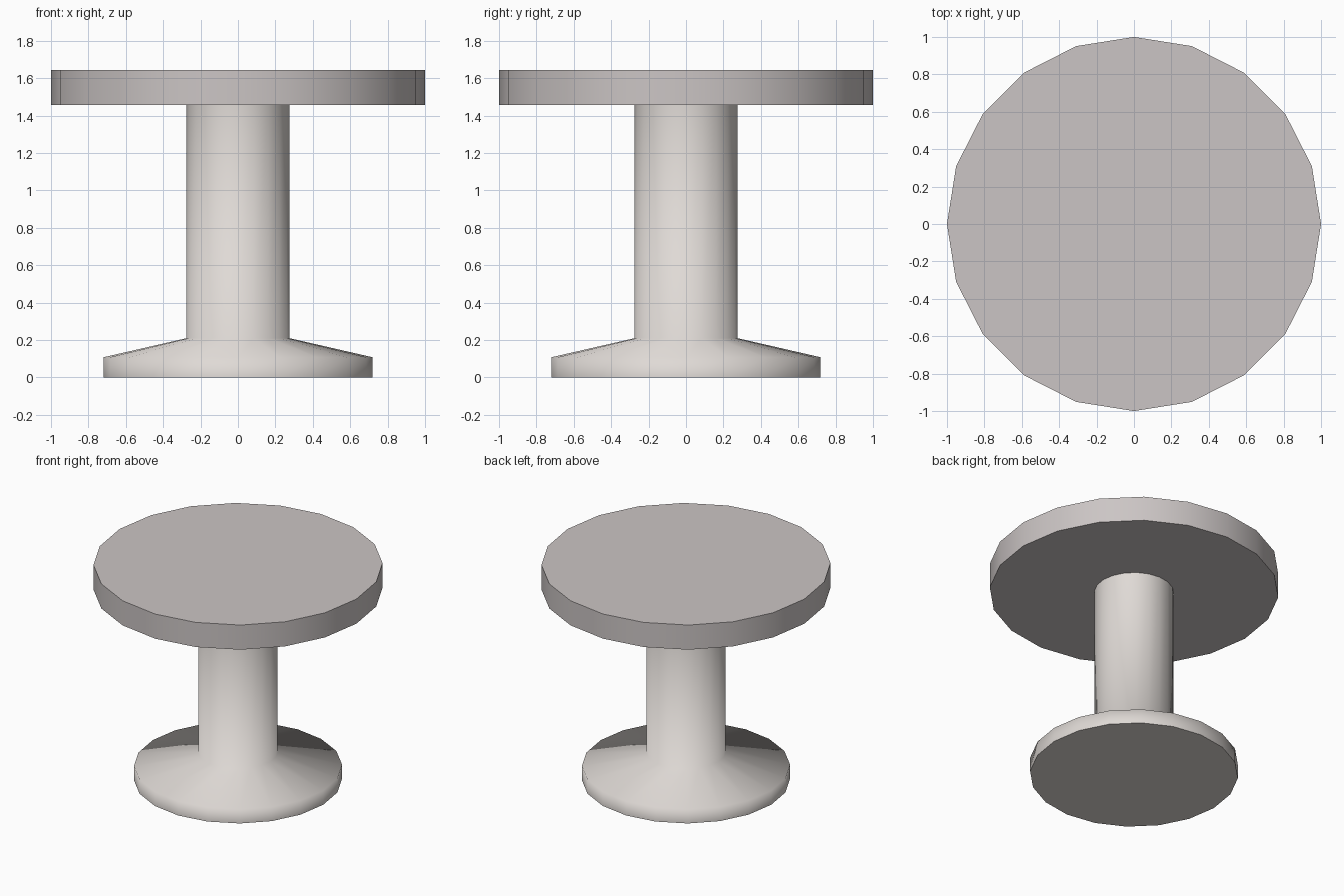
import bpy, math

if "Cube" in bpy.data.objects:
    bpy.data.objects.remove(bpy.data.objects["Cube"])

SIDES = 20


def material(name, rgb):
    m = bpy.data.materials.new(name)
    m.diffuse_color = (*rgb, 1.0)
    m.use_nodes = True
    m.node_tree.nodes["Principled BSDF"].inputs["Base Color"].default_value = m.diffuse_color
    return m


def lathe(name, profile, mat, sharp_angle):
    """Revolve (radius, z) points around z and cap both ends."""
    verts = [(r * math.cos(2 * math.pi * i / SIDES),
              r * math.sin(2 * math.pi * i / SIDES), z)
             for r, z in profile for i in range(SIDES)]
    faces = [tuple(reversed(range(SIDES)))]
    for k in range(len(profile) - 1):
        a, b = k * SIDES, (k + 1) * SIDES
        for i in range(SIDES):
            j = (i + 1) % SIDES
            faces.append((a + i, a + j, b + j, b + i))
    faces.append(tuple(range(len(verts) - SIDES, len(verts))))
    mesh = bpy.data.meshes.new(name)
    mesh.from_pydata(verts, [], faces)
    mesh.materials.append(mat)
    obj = bpy.data.objects.new(name, mesh)
    bpy.context.collection.objects.link(obj)
    # smooth sides, crisp rims
    bpy.ops.object.select_all(action='DESELECT')
    obj.select_set(True)
    bpy.context.view_layer.objects.active = obj
    bpy.ops.object.shade_smooth_by_angle(angle=math.radians(sharp_angle))
    return obj


top_grey = material("warm grey", (0.60, 0.56, 0.555))
base_grey = material("pale warm grey", (0.74, 0.70, 0.67))

# round tabletop
lathe("tabletop", [(1.0, 1.457), (1.0, 1.645)], top_grey, 40)

# flared foot and column in one turned piece
lathe("pedestal", [(0.72, 0.0), (0.72, 0.108), (0.275, 0.21), (0.275, 1.46)],
      base_grey, 85)
